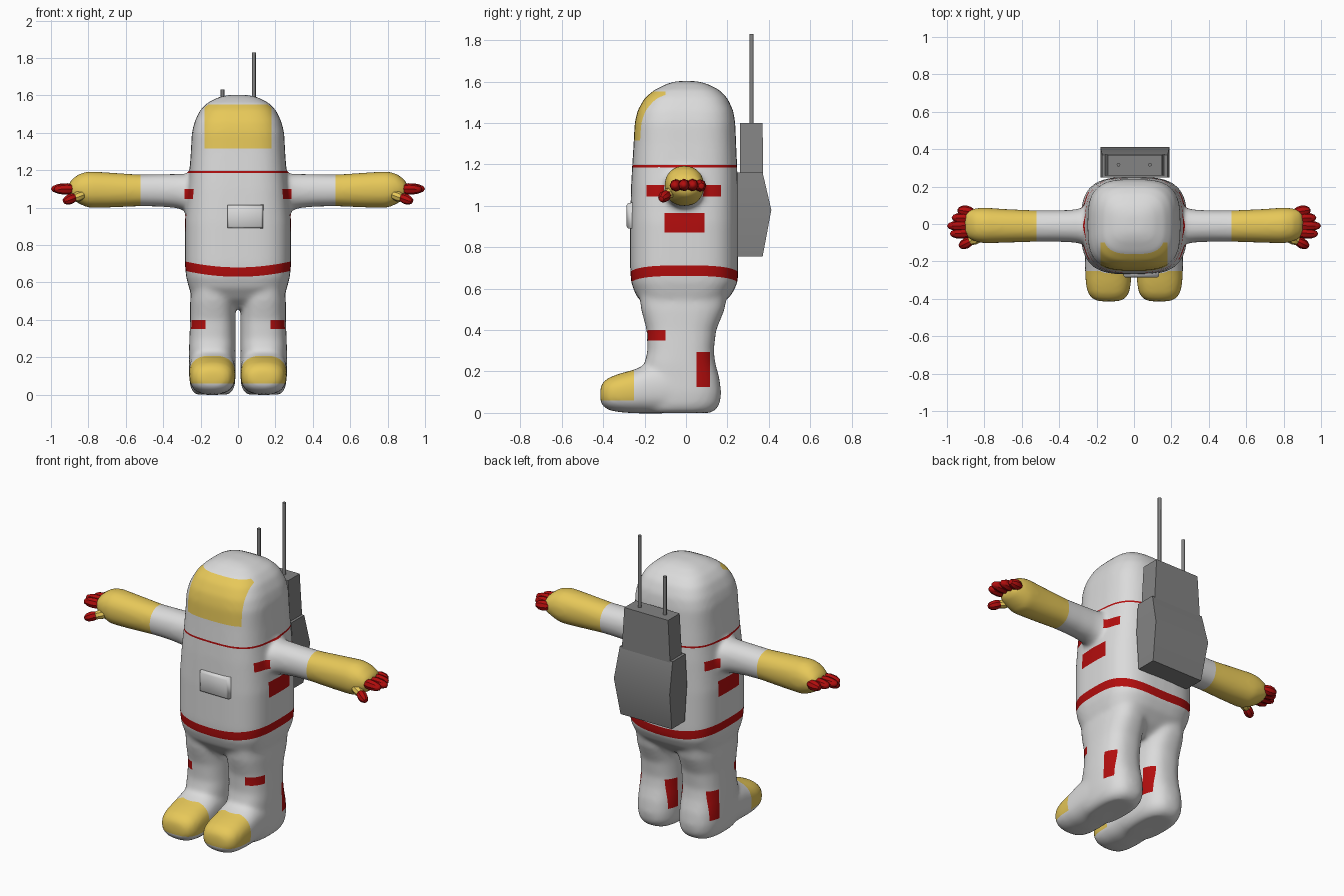
import bpy, bmesh, math
from mathutils import Vector, Matrix

if "Cube" in bpy.data.objects:
    bpy.data.objects.remove(bpy.data.objects["Cube"])


def material(name, rgb):
    m = bpy.data.materials.new(name)
    m.diffuse_color = (*rgb, 1)
    m.use_nodes = True
    m.node_tree.nodes["Principled BSDF"].inputs["Base Color"].default_value = m.diffuse_color
    return m


WHITE = material("suit_white", (0.71, 0.71, 0.71))
GOLD = material("gold_yellow", (0.8, 0.58, 0.1))
RED = material("dark_red", (0.45, 0.004, 0.004))
GREY = material("pack_grey", (0.23, 0.23, 0.23))


def loft(bm, rings, axis="z", n=3.0, count=40):
    """Closed loft; ring = (position, a0, a1, b0, b1). n=None makes rectangles."""
    loops = []
    for pos, a0, a1, b0, b1 in rings:
        if n is None:
            pts = [(a0, b0), (a1, b0), (a1, b1), (a0, b1)]
        else:
            pts = []
            for i in range(count):
                t = 2 * math.pi * i / count
                c, s = math.cos(t), math.sin(t)
                pts.append(((a0 + a1) / 2 + (a1 - a0) / 2 * math.copysign(abs(c) ** (2 / n), c),
                            (b0 + b1) / 2 + (b1 - b0) / 2 * math.copysign(abs(s) ** (2 / n), s)))
        place = {"x": lambda a, b: (pos, a, b),
                 "y": lambda a, b: (a, pos, b),
                 "z": lambda a, b: (a, b, pos)}[axis]
        loops.append([bm.verts.new(place(a, b)) for a, b in pts])
    faces = [bm.faces.new(loops[0]), bm.faces.new(loops[-1])]
    k = len(loops[0])
    for lo, hi in zip(loops, loops[1:]):
        for i in range(k):
            j = (i + 1) % k
            faces.append(bm.faces.new((lo[i], lo[j], hi[j], hi[i])))
    bmesh.ops.recalc_face_normals(bm, faces=faces)


def make(name, bm, mats, angle=None):
    me = bpy.data.meshes.new(name)
    bm.to_mesh(me)
    bm.free()
    for m in mats:
        me.materials.append(m)
    ob = bpy.data.objects.new(name, me)
    bpy.context.collection.objects.link(ob)
    if angle is not None:
        bpy.ops.object.select_all(action="DESELECT")
        ob.select_set(True)
        bpy.context.view_layer.objects.active = ob
        bpy.ops.object.shade_smooth_by_angle(angle=math.radians(angle))
    return ob


def part(name, rings, mat, axis="z", n=None, count=8, angle=35):
    bm = bmesh.new()
    loft(bm, rings, axis, n, count)
    return make(name, bm, [mat], angle)


def paint(bm, slot, lo, hi, bend=0.0):
    """Cut the surface along a box and colour the faces inside it."""
    for v in bm.verts:
        v.co.z -= bend * v.co.x ** 2

    def near():
        out = []
        for f in bm.faces:
            cs = [v.co for v in f.verts]
            if all(min(c[i] for c in cs) <= hi[i] and max(c[i] for c in cs) >= lo[i]
                   for i in range(3)):
                out.append(f)
        return out

    for i in range(3):
        for d in (lo[i], hi[i]):
            if abs(d) > 5:
                continue
            fs = near()
            geom = fs + list({e for f in fs for e in f.edges}) + list({v for f in fs for v in f.verts})
            co, no = Vector((0, 0, 0)), Vector((0, 0, 0))
            co[i], no[i] = d, 1
            if geom:
                bmesh.ops.bisect_plane(bm, geom=geom, dist=1e-5, plane_co=co, plane_no=no)
    for f in near():
        c = f.calc_center_median()
        if all(lo[i] < c[i] < hi[i] for i in range(3)):
            f.material_index = slot
    for v in bm.verts:
        v.co.z += bend * v.co.x ** 2


# Suit: helmet and torso
bm = bmesh.new()
loft(bm, [(0.46, -.20, .20, -.13, .09), (0.51, -.24, .24, -.195, .16),
          (0.57, -.262, .262, -.243, .22), (0.63, -.278, .278, -.265, .25),
          (0.70, -.284, .284, -.27, .252), (0.92, -.284, .284, -.27, .252),
          (1.10, -.270, .270, -.265, .25), (1.19, -.260, .260, -.26, .247),
          (1.30, -.252, .252, -.253, .242), (1.40, -.247, .247, -.248, .238),
          (1.46, -.232, .232, -.234, .228), (1.52, -.203, .203, -.2, .2),
          (1.56, -.164, .164, -.152, .16), (1.59, -.105, .105, -.09, .1),
          (1.602, -.05, .05, -.045, .05)], n=3.2)

# Suit: legs and rounded boots
leg = [(0.0, .05, .225, -.19, .12), (0.018, .03, .245, -.2, .148),
       (0.05, .016, .256, -.2, .165), (0.10, .013, .262, -.2, .17),
       (0.165, .013, .262, -.2, .162), (0.24, .013, .262, -.2, .142),
       (0.30, .013, .26, -.186, .134), (0.40, .013, .256, -.19, .146),
       (0.50, .015, .256, -.217, .187), (0.58, .03, .25, -.225, .2)]
boot = [(-.414, .085, .185, .055, .12), (-.402, .05, .222, .032, .148),
        (-.37, .026, .247, .012, .172), (-.32, .016, .258, .003, .19),
        (-.25, .013, .262, -.002, .209), (-.19, .013, .262, -.003, .235),
        (-.10, .013, .262, -.003, .25), (0, .02, .255, 0, .24)]
for s in (1, -1):
    for rings, axis, n in ((leg, "z", 2.6), (boot, "y", 2.5)):
        loft(bm, [(p, s * a, s * b, c, d) for p, a, b, c, d in rings], axis, n)

# Suit: sleeves
sleeve = [(0.18, -.125, .105, .965, 1.19), (0.27, -.108, .088, .98, 1.18),
          (0.33, -.098, .076, .997, 1.18), (0.42, -.095, .073, 1.005, 1.178),
          (0.52, -.095, .073, 1.007, 1.176), (0.68, -.1, .08, 1.0, 1.187),
          (0.80, -.104, .088, .998, 1.194), (0.85, -.094, .084, 1.02, 1.18),
          (0.89, -.075, .075, 1.045, 1.15), (0.905, -.05, .05, 1.065, 1.13)]
for s in (1, -1):
    loft(bm, [(s * r[0], *r[1:]) for r in sleeve], "x", n=2.2)

# Fuse the suit into one soft skin
suit = make("suit", bm, [])
remesh = suit.modifiers.new("fuse", "REMESH")
remesh.mode = "VOXEL"
remesh.voxel_size = 0.012
soften = suit.modifiers.new("soften", "SMOOTH")
soften.factor = 0.5
soften.iterations = 14
skin = bpy.data.meshes.new_from_object(
    suit.evaluated_get(bpy.context.evaluated_depsgraph_get()))
suit.modifiers.clear()
suit.data = skin
skin.materials.clear()
for m in (WHITE, GOLD, RED):
    skin.materials.append(m)

# Suit markings
bm = bmesh.new()
bm.from_mesh(skin)
for f in bm.faces:
    f.material_index = 0
paint(bm, 1, (-.178, -9, 1.315), (.178, -.1, 1.552))            # visor
paint(bm, 2, (-.3, -9, 1.186), (.3, 9, 1.196))                  # neck line
paint(bm, 2, (-.35, -9, .63), (.35, 9, .68), bend=0.4)          # belt
paint(bm, 1, (-.4, -9, .06), (.4, -.25, .205))                  # toe caps
paint(bm, 2, (-.4, .05, .125), (.4, .115, .295))                # calf stripes
for s in (1, -1):
    def span(a, b):
        return (a, b) if s > 0 else (-b, -a)
    for slot, (x0, x1), y0, y1, z0, z1 in (
            (1, span(.52, 9), -9, 9, -9, 9),                    # gloves
            (2, span(.2, .287), -.19, .17, 1.045, 1.1),         # shoulder stripe
            (2, span(.2, .32), -.105, .09, .872, .964),         # rib patch
            (2, span(.175, .32), -.22, -.1, .35, .4)):          # knee patch
        paint(bm, slot, (x0, y0, z0), (x1, y1, z1))
for f in bm.faces:
    f.smooth = True
bm.to_mesh(skin)
bm.free()


# Fingers: faceted spindles between two points
def spindle(name, a, b, r, mat):
    a, b = Vector(a), Vector(b)
    bm = bmesh.new()
    rot = (b - a).to_track_quat("Z", "Y").to_matrix().to_4x4()
    mat4 = Matrix.Translation((a + b) / 2) @ rot @ Matrix.Diagonal((r, r, (b - a).length / 2, 1))
    bmesh.ops.create_uvsphere(bm, u_segments=8, v_segments=6, radius=1, matrix=mat4)
    make(name, bm, [mat], 35)


for s, tag in ((1, "left"), (-1, "right")):
    for i, (y, tip, z) in enumerate(((.073, .945, 1.095), (.033, .975, 1.1),
                                     (-.01, 1.0, 1.1), (-.052, .985, 1.097))):
        spindle(f"{tag}_finger_{i + 1}", (s * .85, y * .85, 1.1), (s * tip, y * 1.03, z), .03, RED)
    spindle(f"{tag}_thumb_base", (s * .81, -.07, 1.075), (s * .895, -.097, 1.045), .027, GOLD)
    spindle(f"{tag}_thumb", (s * .86, -.085, 1.06), (s * .935, -.122, 1.03), .028, RED)

# Chest control box
part("chest_box", [(-.24, -.058, .136, .888, 1.016), (-.278, -.056, .134, .89, 1.014),
                   (-.287, -.045, .123, .9, 1.003)], WHITE, "y", angle=60)

# Backpack and its two aerials
part("backpack_lower", [(.755, -.165, .175, .248, .37), (.98, -.18, .19, .248, .412),
                        (1.16, -.17, .18, .248, .37)], GREY, angle=60)
part("backpack_upper", [(1.15, -.155, .165, .26, .372), (1.40, -.14, .15, .26, .37)], GREY)
for name, x, top in (("long_aerial", .085, 1.83), ("short_aerial", -.083, 1.63)):
    part(name, [(z, x - .01, x + .01, .307, .327) for z in (1.39, top)], GREY, n=2, angle=60)
